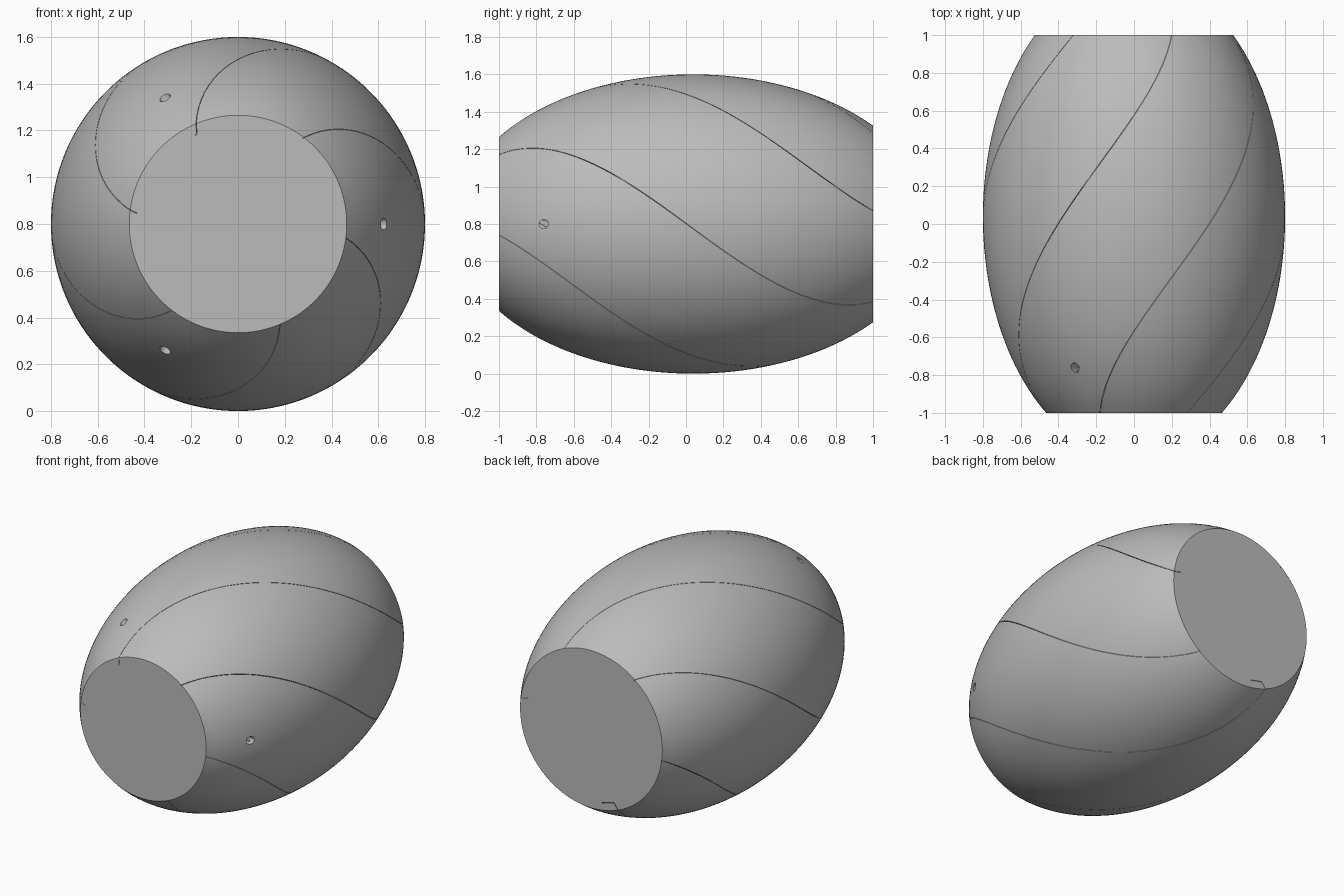
import bpy, bmesh
from math import cos, sin, sqrt, radians, pi
from mathutils import Matrix, Vector

if "Cube" in bpy.data.objects:
    bpy.data.objects.remove(bpy.data.objects["Cube"], do_unlink=True)

AXIS_Z = 0.8
SEGMENTS, ARC_STEPS, RINGS = 6, 24, 48
GAP_ANGLE, GAP_RADIUS = 0.12, 0.003

grey = bpy.data.materials.new("light grey")
grey.use_nodes = True
grey.diffuse_color = (0.5, 0.5, 0.5, 1)
grey.node_tree.nodes["Principled BSDF"].inputs["Base Color"].default_value = (0.5, 0.5, 0.5, 1)


def radius(y):
    """Ellipsoid profile along the barrel."""
    return 0.8 * sqrt(1 - ((y - 0.038) / 1.2755) ** 2)


def outline():
    """Unit cross-section: six arcs, each ending in a thin hooked slit."""
    a, g = GAP_ANGLE, GAP_RADIUS
    slit = [(1, -a), (0.91 - g, 1.8 - a), (0.905 - g, 12), (0.895 - g, 22 + a), (0.965, 19 + a),
            (0.965, 19 - a), (0.895 + g, 22 - a), (0.905 + g, 12), (0.91 + g, 1.8 + a), (1, a)]
    step = 360 / SEGMENTS
    points = []
    for k in range(SEGMENTS):
        points += [(r, k * step + t) for r, t in slit]
        points += [(1, k * step + step * i / ARC_STEPS) for i in range(1, ARC_STEPS)]
    return points


# Twisted barrel body, lofted along y
bm = bmesh.new()
section = outline()
rings = []
for i in range(RINGS + 1):
    y = -1 + 2 * i / RINGS
    start = 52.7 - 52.5 * (y + 1)
    ring = []
    for r, t in section:
        ang = radians(start + t)
        ring.append(bm.verts.new((radius(y) * r * cos(ang), y, AXIS_Z + radius(y) * r * sin(ang))))
    rings.append(ring)
n = len(section)
for low, high in zip(rings, rings[1:]):
    for j in range(n):
        k = (j + 1) % n
        bm.faces.new((low[j], low[k], high[k], high[j]))

# Flat ends
caps = [bm.faces.new(rings[0]), bm.faces.new(rings[-1])]
bmesh.ops.triangulate(bm, faces=caps)
bmesh.ops.recalc_face_normals(bm, faces=bm.faces)
mesh = bpy.data.meshes.new("barrel_body")
bm.to_mesh(mesh)
bm.free()
mesh.materials.append(grey)
body = bpy.data.objects.new("barrel_body", mesh)
bpy.context.collection.objects.link(body)

# Three small radial pin holes near the front
bm = bmesh.new()
for k in range(3):
    ang = 2 * pi * k / 3
    out = Vector((cos(ang), 0, sin(ang)))
    place = Matrix.Translation(out * 0.63 + Vector((0, -0.76, AXIS_Z)))
    turn = out.to_track_quat('Z', 'Y').to_matrix().to_4x4()
    bmesh.ops.create_cone(bm, cap_ends=True, segments=24, radius1=0.025, radius2=0.025,
                          depth=0.14, matrix=place @ turn)
hole_mesh = bpy.data.meshes.new("pin_hole_cutter")
bm.to_mesh(hole_mesh)
bm.free()
hole_mesh.materials.append(grey)
cutter = bpy.data.objects.new("pin_hole_cutter", hole_mesh)
cutter.hide_render = True
bpy.context.collection.objects.link(cutter)

bpy.ops.object.select_all(action='DESELECT')
body.select_set(True)
bpy.context.view_layer.objects.active = body
cut = body.modifiers.new("pin_holes", 'BOOLEAN')
cut.operation = 'DIFFERENCE'
cut.solver = 'EXACT'
cut.object = cutter
bpy.ops.object.modifier_apply(modifier=cut.name)
bpy.data.objects.remove(cutter, do_unlink=True)

bpy.ops.object.shade_smooth_by_angle(angle=radians(30))
